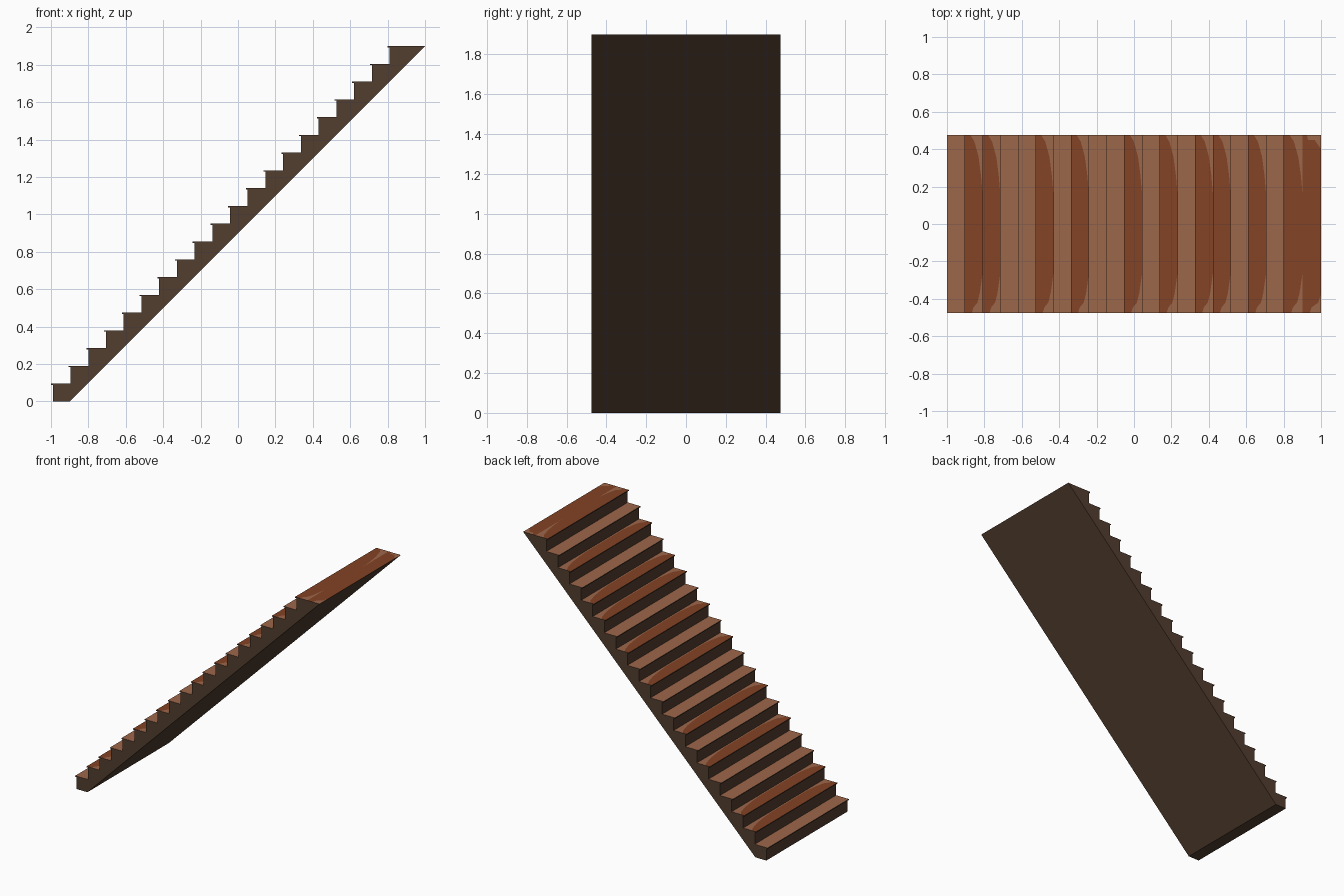
import bpy, bmesh

if "Cube" in bpy.data.objects:
    bpy.data.objects.remove(bpy.data.objects["Cube"])

STEPS = 20
RISE = 0.095
RUN = 1.8 / 19
HALF = 0.475      # half width in y
NOSE = 0.01       # tread overhang
THICK = 0.007     # tread thickness
DARK_STEPS = {1, 2, 5, 7, 10, 12, 14, 15, 17, 19}


def material(name, color):
    m = bpy.data.materials.new(name)
    m.diffuse_color = (*color, 1)
    m.use_nodes = True
    m.node_tree.nodes["Principled BSDF"].inputs["Base Color"].default_value = m.diffuse_color
    return m


MATS = [material("dark brown frame", (0.084, 0.047, 0.028)),
        material("light wood", (0.335, 0.135, 0.070)),
        material("red brown wood", (0.228, 0.056, 0.018))]


def finish(name, bm):
    bmesh.ops.remove_doubles(bm, verts=bm.verts, dist=1e-5)
    me = bpy.data.meshes.new(name)
    bm.to_mesh(me)
    bm.free()
    for m in MATS:
        me.materials.append(m)
    ob = bpy.data.objects.new(name, me)
    bpy.context.collection.objects.link(ob)


def face(bm, pts, mat=0):
    f = bm.faces.new([bm.verts.new(p) for p in pts])
    f.material_index = mat
    return f


# stair body: saw-tooth profile with a sloped underside, extruded across y
bm = bmesh.new()
profile = [(-0.9, 0), (-1 + NOSE, 0)]
for i in range(STEPS):
    x = -1 + NOSE + i * RUN
    z = (i + 1) * RISE - THICK
    end = x + RUN if i < STEPS - 1 else 1 - THICK
    profile += [(x, z), (end, z)]
f = face(bm, [(x, -HALF, z) for x, z in profile])
ext = bmesh.ops.extrude_face_region(bm, geom=[f])
bmesh.ops.translate(bm, vec=(0, 2 * HALF, 0),
                    verts=[v for v in ext["geom"] if isinstance(v, bmesh.types.BMVert)])
bmesh.ops.recalc_face_normals(bm, faces=bm.faces)
finish("stair_body", bm)

# worn wood corners: (fraction of tread depth, y)
BACK_CURVE = [(0.32, HALF), (0.55, 0.44), (0.78, 0.36), (0.92, 0.26), (1.0, 0.17)]
FRONT_CURVE = [(1.0, -0.27), (0.85, -0.37), (0.72, -0.42), (0.5, -0.445), (0.4, -HALF)]
SMALL_BACK = [(0.25, HALF), (0.3, 0.45), (0.65, 0.45), (1.0, 0.40)]
SMALL_FRONT = [(1.0, -0.37), (0.85, -0.42), (0.5, -0.445), (0.4, -HALF)]


def dark_top(bm, x0, x1, z, back, front):
    def at(pts):
        return [(x0 + u * (x1 - x0), y, z) for u, y in pts]
    face(bm, at([(0, HALF), (0, -HALF)] + front[::-1] + back[::-1]), 2)
    face(bm, at(back + [(1, HALF)]), 1)
    face(bm, at(front + [(1, -HALF)]), 1)


# treads: thin boards with an overhanging nose
for i in range(STEPS):
    bm = bmesh.new()
    last = i == STEPS - 1
    x0, z = -1 + i * RUN, (i + 1) * RISE
    x1 = 1.0 if last else x0 + RUN + NOSE
    xb = 1 - THICK if last else x1
    zb = z - THICK
    ring = [(x0, z), (x0, zb), (xb, zb), (x1, z)]
    for (ax, az), (bx, bz) in zip(ring, ring[1:]):
        face(bm, [(ax, HALF, az), (ax, -HALF, az), (bx, -HALF, bz), (bx, HALF, bz)])
    for y in (-HALF, HALF):
        face(bm, [(x, y, zz) for x, zz in ring])
    if last:
        mid = (x0 + x1) / 2
        dark_top(bm, x0, mid, z, BACK_CURVE, FRONT_CURVE)
        dark_top(bm, mid, x1, z, SMALL_BACK, SMALL_FRONT)
    elif i in DARK_STEPS:
        dark_top(bm, x0, x1 - NOSE, z, BACK_CURVE, FRONT_CURVE)
        face(bm, [(x1 - NOSE, -HALF, z), (x1, -HALF, z), (x1, HALF, z), (x1 - NOSE, HALF, z)], 1)
    else:
        face(bm, [(x0, -HALF, z), (x1, -HALF, z), (x1, HALF, z), (x0, HALF, z)], 1)
    bmesh.ops.remove_doubles(bm, verts=bm.verts, dist=1e-5)
    bmesh.ops.recalc_face_normals(bm, faces=bm.faces)
    for fc in bm.faces:            # wood tops always face up
        if fc.material_index and fc.normal.z < 0:
            fc.normal_flip()
    finish(f"tread_{i + 1:02d}", bm)
